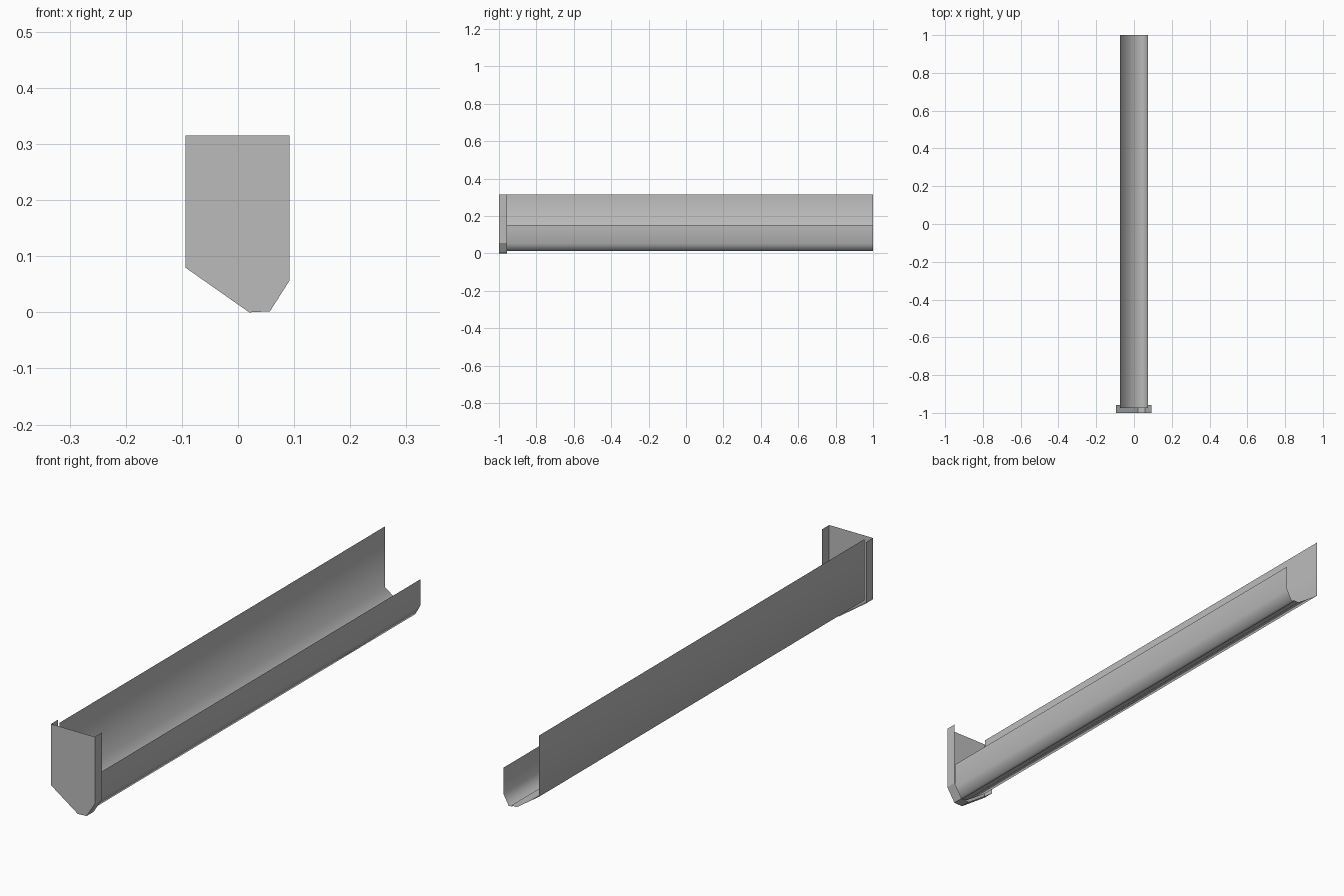
import bpy
import bmesh

cube = bpy.data.objects.get("Cube")
if cube:
    bpy.data.objects.remove(cube, do_unlink=True)

# One plain grey metal for every part
metal = bpy.data.materials.new("grey_metal")
metal.use_nodes = True
GREY = (0.5, 0.5, 0.5, 1)
metal.diffuse_color = GREY
metal.node_tree.nodes["Principled BSDF"].inputs["Base Color"].default_value = GREY


def sheet(name, profile, y0, y1, smooth=False, capped=False):
    """Sweep an x-z profile along y as thin sheet; optionally close its front."""
    bm = bmesh.new()
    front = [bm.verts.new((x, y0, z)) for x, z in profile]
    back = [bm.verts.new((x, y1, z)) for x, z in profile]
    for i in range(len(profile) - 1):
        face = bm.faces.new((front[i], front[i + 1], back[i + 1], back[i]))
        face.smooth = smooth
    if capped:
        bm.faces.new(front)
    bmesh.ops.recalc_face_normals(bm, faces=bm.faces[:])
    mesh = bpy.data.meshes.new(name)
    bm.to_mesh(mesh)
    bm.free()
    mesh.materials.append(metal)
    obj = bpy.data.objects.new(name, mesh)
    bpy.context.collection.objects.link(obj)
    return obj


# Tall wall with sloping floor
sheet("tall_wall",
      [(-0.075, 0.315), (-0.075, 0.08), (0.018, 0.016), (0.042, 0.016)],
      -0.975, 1, smooth=True)

# Low wall with a bottom lip tucked under the floor
sheet("low_wall",
      [(0.075, 0.152), (0.075, 0.052), (0.053, 0.012), (0.04, 0.012)],
      -0.975, 1, smooth=True)

# End cap with a flange around its sides and bottom
sheet("end_cap",
      [(-0.094, 0.315), (-0.094, 0.08), (0.02, 0), (0.057, 0.002),
       (0.092, 0.057), (0.092, 0.315)],
      -1, -0.957, capped=True)
